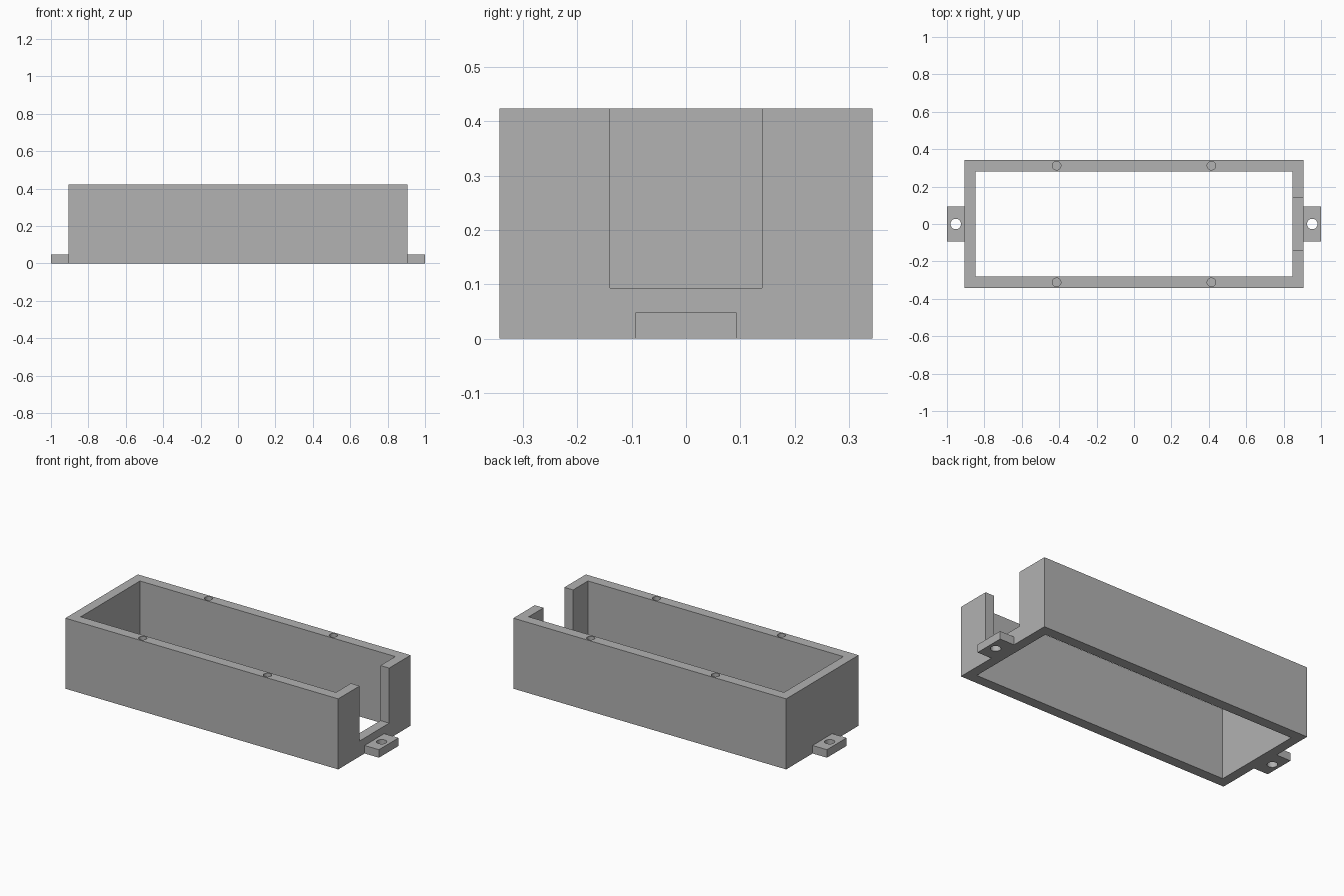
import bpy

cube = bpy.data.objects.get("Cube")
if cube:
    bpy.data.objects.remove(cube, do_unlink=True)

HALF_X, HALF_Y, HEIGHT = 0.905, 0.343, 0.423
INNER_X, INNER_Y = 0.847, 0.281

grey = bpy.data.materials.new("plain_grey")
grey.use_nodes = True
colour = (0.445, 0.445, 0.445, 1)
grey.diffuse_color = colour
grey.node_tree.nodes["Principled BSDF"].inputs["Base Color"].default_value = colour


def box(name, x0, x1, y0, y1, z0, z1):
    bpy.ops.mesh.primitive_cube_add(
        size=1, location=((x0 + x1) / 2, (y0 + y1) / 2, (z0 + z1) / 2))
    ob = bpy.context.object
    ob.name = name
    ob.scale = (x1 - x0, y1 - y0, z1 - z0)
    bpy.ops.object.transform_apply(location=True, rotation=False, scale=True)
    ob.data.materials.append(grey)
    return ob


def cylinder(name, x, y, z0, z1, radius):
    bpy.ops.mesh.primitive_cylinder_add(
        vertices=32, radius=radius, depth=z1 - z0, location=(x, y, (z0 + z1) / 2))
    ob = bpy.context.object
    ob.name = name
    ob.data.materials.append(grey)
    return ob


def cut(target, cutter):
    cutter.hide_render = True
    mod = target.modifiers.new("cut", "BOOLEAN")
    mod.operation = "DIFFERENCE"
    mod.solver = "EXACT"
    mod.object = cutter
    bpy.context.view_layer.objects.active = target
    bpy.ops.object.modifier_apply(modifier=mod.name)
    bpy.data.objects.remove(cutter, do_unlink=True)


# Rectangular frame, open at the top and bottom
frame = box("enclosure_walls", -HALF_X, HALF_X, -HALF_Y, HALF_Y, 0, HEIGHT)
cut(frame, box("cavity_cutter", -INNER_X, INNER_X, -INNER_Y, INNER_Y, -0.1, 0.6))

# Cable notch in the left end wall
cut(frame, box("notch_cutter", 0.8, 1.0, -0.14, 0.14, 0.093, 0.6))

# Blind screw holes in the long rims
for x in (-0.414, 0.414):
    for y in (-0.312, 0.312):
        cut(frame, cylinder("screw_cutter", x, y, HEIGHT - 0.2, 0.5, 0.023))

# Mounting tabs with through holes
for side, name in ((1, "left_mounting_tab"), (-1, "right_mounting_tab")):
    x0, x1 = sorted((side * HALF_X, side * 1.0))
    tab = box(name, x0, x1, -0.093, 0.093, 0, 0.048)
    cut(tab, cylinder("tab_cutter", side * 0.953, 0, -0.1, 0.2, 0.028))
